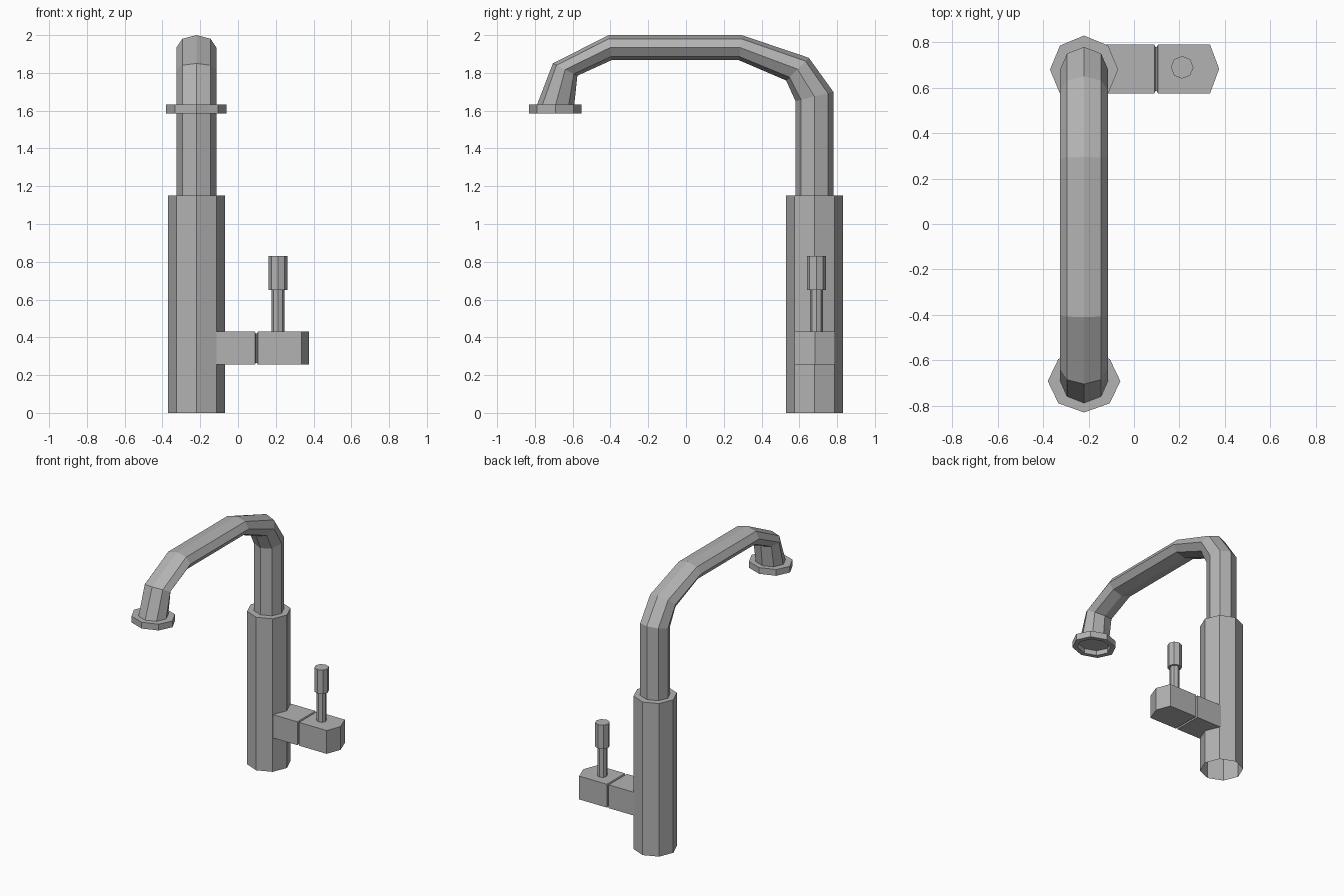
import bpy, bmesh, math
from mathutils import Vector

cube = bpy.data.objects.get("Cube")
if cube:
    bpy.data.objects.remove(cube, do_unlink=True)

metal = bpy.data.materials.new("brushed grey metal")
metal.use_nodes = True
GREY = (0.45, 0.45, 0.45, 1)
metal.diffuse_color = GREY
metal.node_tree.nodes["Principled BSDF"].inputs["Base Color"].default_value = GREY


def loft(name, rings, cap_start=True, cap_end=True):
    """Skin a list of equal-length point rings into a flat-shaded mesh."""
    bm = bmesh.new()
    loops = [[bm.verts.new(p) for p in ring] for ring in rings]
    n = len(loops[0])
    for a, b in zip(loops, loops[1:]):
        for i in range(n):
            j = (i + 1) % n
            bm.faces.new((a[i], a[j], b[j], b[i]))
    if cap_start:
        bm.faces.new(loops[0][::-1])
    if cap_end:
        bm.faces.new(loops[-1])
    bmesh.ops.recalc_face_normals(bm, faces=bm.faces)
    mesh = bpy.data.meshes.new(name)
    bm.to_mesh(mesh)
    bm.free()
    mesh.materials.append(metal)
    obj = bpy.data.objects.new(name, mesh)
    bpy.context.collection.objects.link(obj)
    return obj


def octagon(centre, u, v):
    """Eight points around centre, with half axes u and v."""
    c, u, v = Vector(centre), Vector(u), Vector(v)
    angles = [math.tau * i / 8 for i in range(8)]
    return [c + u * math.cos(a) + v * math.sin(a) for a in angles]


def level_ring(x, y, z, rx, ry=None):
    return octagon((x, y, z), (rx, 0, 0), (0, ry or rx, 0))


PX, PY = -0.22, 0.68    # column axis
SY = -0.692             # spout outlet

# Column, open underneath
loft("column", [level_ring(PX, PY, z, 0.15) for z in (0, 1.15)], cap_start=False)

# Spout pipe: outer and inner bend points in the side plane (y, z)
bends = [
    ((0.78, 1.14), (0.58, 1.14)),
    ((0.78, 1.70), (0.58, 1.65)),
    ((0.65, 1.88), (0.53, 1.76)),
    ((0.295, 2.0), (0.28, 1.867)),
    ((-0.41, 2.0), (-0.395, 1.867)),
    ((-0.705, 1.85), (-0.575, 1.785)),
    ((-0.79, 1.628), (-0.592, 1.628)),
]
rings = []
for outer, inner in bends:
    o, i = Vector((PX, *outer)), Vector((PX, *inner))
    rings.append(octagon((o + i) / 2, (0.106, 0, 0), (o - i) / 2))
loft("spout_pipe", rings)

# Outlet collar with a recessed underside
collar = [(1.622, 0.122, 0.105), (1.585, 0.122, 0.105),
          (1.585, 0.16, 0.138), (1.632, 0.16, 0.138)]
loft("outlet_collar", [level_ring(PX, SY, z, rx, ry) for z, rx, ry in collar])


# Valve arm with a narrow groove
def arm_ring(x, inset=0):
    y0, y1, z0, z1 = 0.575 + inset, 0.79 - inset, 0.255 + inset, 0.43 - inset
    return [(x, y0, z0), (x, y1, z0), (x, y1, z1), (x, y0, z1)]


loft("valve_arm", [arm_ring(-0.15), arm_ring(0.09), arm_ring(0.094, 0.01),
                   arm_ring(0.101, 0.01), arm_ring(0.105)])

# Valve body with a pointed end
outline = [(0.105, 0.575), (0.335, 0.575), (0.375, 0.683), (0.335, 0.79), (0.105, 0.79)]
loft("valve_body", [[(x, y, z) for x, y in outline] for z in (0.255, 0.43)])

# Handle
for name, r, z0, z1 in (("handle_stem", 0.034, 0.42, 0.66), ("handle_knob", 0.05, 0.65, 0.83)):
    loft(name, [level_ring(0.212, 0.69, z, r) for z in (z0, z1)])
